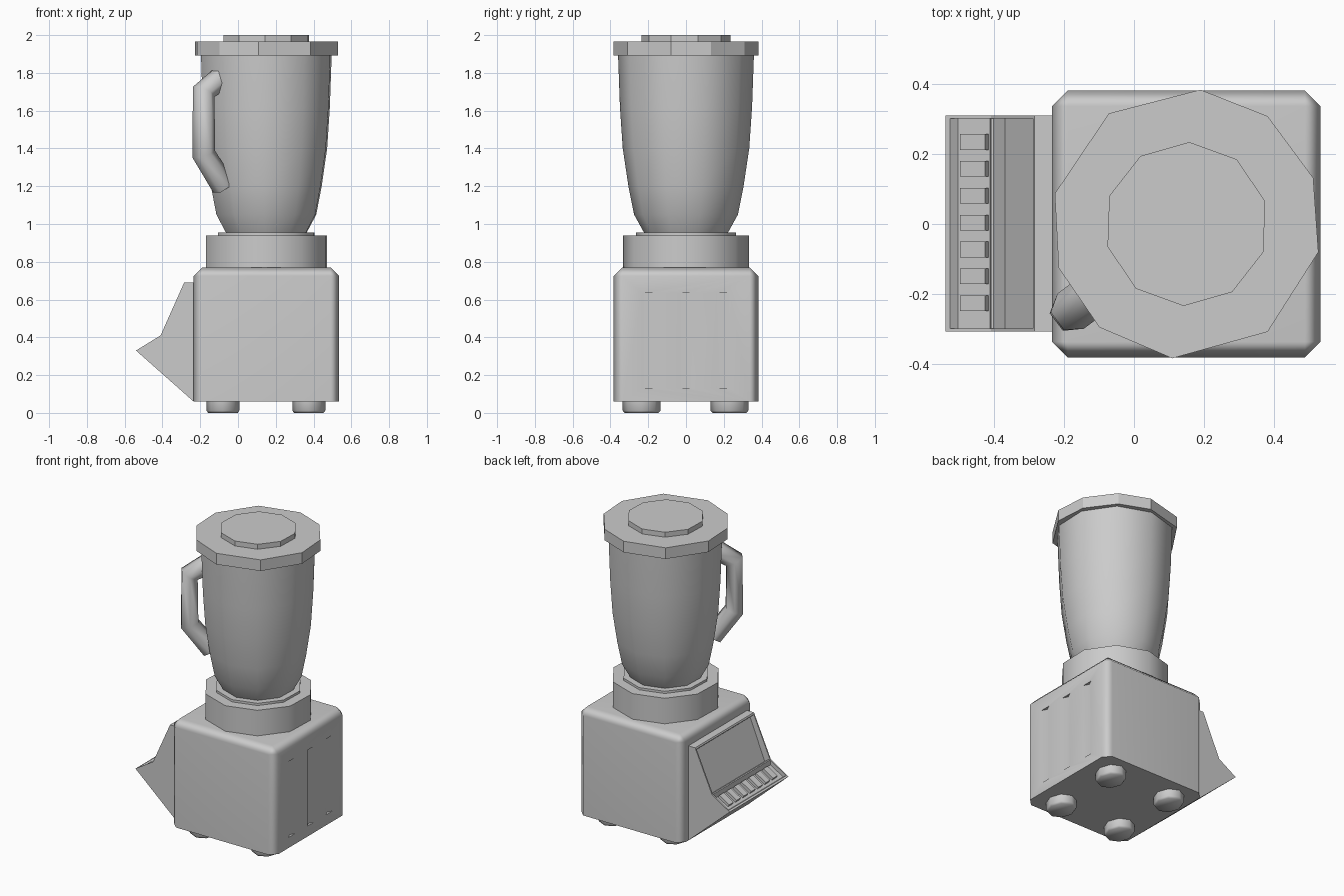
import bpy, bmesh
from math import radians, cos, sin, pi, atan2
from mathutils import Vector, Matrix

if "Cube" in bpy.data.objects:
    bpy.data.objects.remove(bpy.data.objects["Cube"])

AXIS_X = 0.15
grey = bpy.data.materials.new("light grey")
grey.use_nodes = True
grey.diffuse_color = (0.6, 0.6, 0.6, 1)
grey.node_tree.nodes["Principled BSDF"].inputs["Base Color"].default_value = (0.6, 0.6, 0.6, 1)


def finish(obj, angle):
    bpy.ops.object.select_all(action="DESELECT")
    obj.select_set(True)
    bpy.context.view_layer.objects.active = obj
    if angle:
        bpy.ops.object.shade_smooth_by_angle(angle=radians(angle))
    return obj


def from_bmesh(name, bm, angle=0):
    bmesh.ops.recalc_face_normals(bm, faces=bm.faces)
    mesh = bpy.data.meshes.new(name)
    bm.to_mesh(mesh)
    bm.free()
    mesh.materials.append(grey)
    obj = bpy.data.objects.new(name, mesh)
    bpy.context.collection.objects.link(obj)
    return finish(obj, angle)


def stack(name, profile, angles, centre=(AXIS_X, 0), squash=1, angle=45):
    """Closed polygonal solid of revolution from (radius, height) rings."""
    bm = bmesh.new()
    rings = []
    for r, z in profile:
        rings.append([bm.verts.new((centre[0] + squash * r * cos(radians(a)),
                                    centre[1] + r * sin(radians(a)), z)) for a in angles])
    n = len(angles)
    for low, high in zip(rings, rings[1:]):
        for i in range(n):
            j = (i + 1) % n
            bm.faces.new((low[i], low[j], high[j], high[i]))
    bm.faces.new(rings[0])
    bm.faces.new(rings[-1])
    return from_bmesh(name, bm, angle)


def extrude_y(name, profile, y0, y1):
    """Prism of an (x, z) outline between two y planes."""
    bm = bmesh.new()
    face = bm.faces.new([bm.verts.new((x, y0, z)) for x, z in profile])
    new = bmesh.ops.extrude_face_region(bm, geom=[face])["geom"]
    bmesh.ops.translate(bm, vec=(0, y1 - y0, 0),
                        verts=[v for v in new if isinstance(v, bmesh.types.BMVert)])
    return from_bmesh(name, bm)


# Motor housing: box with chamfered corners and top rim
bm = bmesh.new()
bmesh.ops.create_cube(bm, size=1, matrix=Matrix.Translation((AXIS_X, 0, 0.415))
                      @ Matrix.Diagonal((0.77, 0.765, 0.71, 1)))
rim = [e for e in bm.edges if any(v.co.z > 0.5 for v in e.verts)]
bmesh.ops.bevel(bm, geom=rim, offset=0.045, segments=1, affect="EDGES")
housing = from_bmesh("motor_housing", bm)

# Shallow vent grooves on the housing's left side
for y in (-0.197, 0, 0.197):
    cutter = stack("vent_cutter", [(0.035, 0.13), (0.035, 0.635)], (0, 90, 180, 270),
                   (0.535, y), 0.5, 0)
    cutter.hide_render = True
    finish(housing, 0)
    cut = housing.modifiers.new("vent", "BOOLEAN")
    cut.operation, cut.solver, cut.object = "DIFFERENCE", "EXACT", cutter
    bpy.ops.object.modifier_apply(modifier=cut.name)
    bpy.data.objects.remove(cutter)
finish(housing, 58)
housing.modifiers.new("flat_panels", "WEIGHTED_NORMAL").keep_sharp = True

# Feet
octagon = [90 + 45 * i for i in range(8)]
for side, x in (("right", -0.08), ("left", 0.375)):
    for end, y in (("front", -0.235), ("back", 0.23)):
        stack(f"foot_{end}_{side}", [(0.09, 0), (0.1, 0.012), (0.1, 0.07)],
              octagon, (x, y), 0.87, 60)

# Collar, seat ring, jar, lid and cap
decagon = [16 + 36 * i for i in range(10)]
stack("collar", [(0.333, 0.755), (0.333, 0.94)], decagon)
stack("seat_ring", [(0.265, 0.93), (0.265, 0.955)], decagon)
stack("jar", [(0.22, 0.95), (0.275, 1.05), (0.305, 1.2), (0.335, 1.4),
              (0.35, 1.62), (0.36, 1.9)], decagon)
lid_angles = (84, 53, 20, -12, -53, -96, -130, -161, -193, -235)
stack("lid", [(0.387, 1.893), (0.387, 1.967)], lid_angles, angle=0)
stack("lid_cap", [(0.235, 1.96), (0.235, 2.0)], decagon, angle=0)

# Handle: bent tube standing out diagonally from the jar
curve = bpy.data.curves.new("handle", "CURVE")
curve.dimensions = "3D"
curve.bevel_depth, curve.bevel_resolution, curve.use_fill_caps = 0.063, 1, True
path = [(0.31, 1.765), (0.415, 1.70), (0.415, 1.37), (0.285, 1.2)]
spline = curve.splines.new("POLY")
spline.points.add(len(path) - 1)
turn = radians(217)
for point, (r, z) in zip(spline.points, path):
    point.co = (AXIS_X + r * cos(turn), r * sin(turn), z, 1)
curve.materials.append(grey)
handle = bpy.data.objects.new("handle", curve)
bpy.context.collection.objects.link(handle)
finish(handle, 0)
bpy.ops.object.convert(target="MESH")
finish(bpy.context.object, 65)

# Control panel: recessed body between two thin cheeks
outline = [(-0.225, 0.06), (-0.235, 0.06), (-0.54, 0.33), (-0.41, 0.41),
           (-0.285, 0.69), (-0.225, 0.69)]
recess = [(-0.225, 0.06), (-0.235, 0.06), (-0.54, 0.33), (-0.528, 0.337), (-0.505, 0.322),
          (-0.413, 0.378), (-0.41, 0.41), (-0.402, 0.412), (-0.37, 0.39), (-0.262, 0.655),
          (-0.29, 0.68), (-0.285, 0.69), (-0.225, 0.69)]
extrude_y("panel_body", recess, -0.302, 0.304)
extrude_y("panel_cheek_front", outline, -0.308, -0.3)
extrude_y("panel_cheek_back", outline, 0.302, 0.311)

# Row of push keys lying on the lower slope
slope = atan2(0.056, 0.092)
for i in range(7):
    bm = bmesh.new()
    bmesh.ops.create_cube(bm, size=1, matrix=Matrix.Translation((-0.455, -0.227 + 0.077 * i, 0.357))
                          @ Matrix.Rotation(-slope, 4, "Y")
                          @ Matrix.Diagonal((0.085, 0.045, 0.03, 1)))
    from_bmesh(f"key_{i + 1}", bm)
